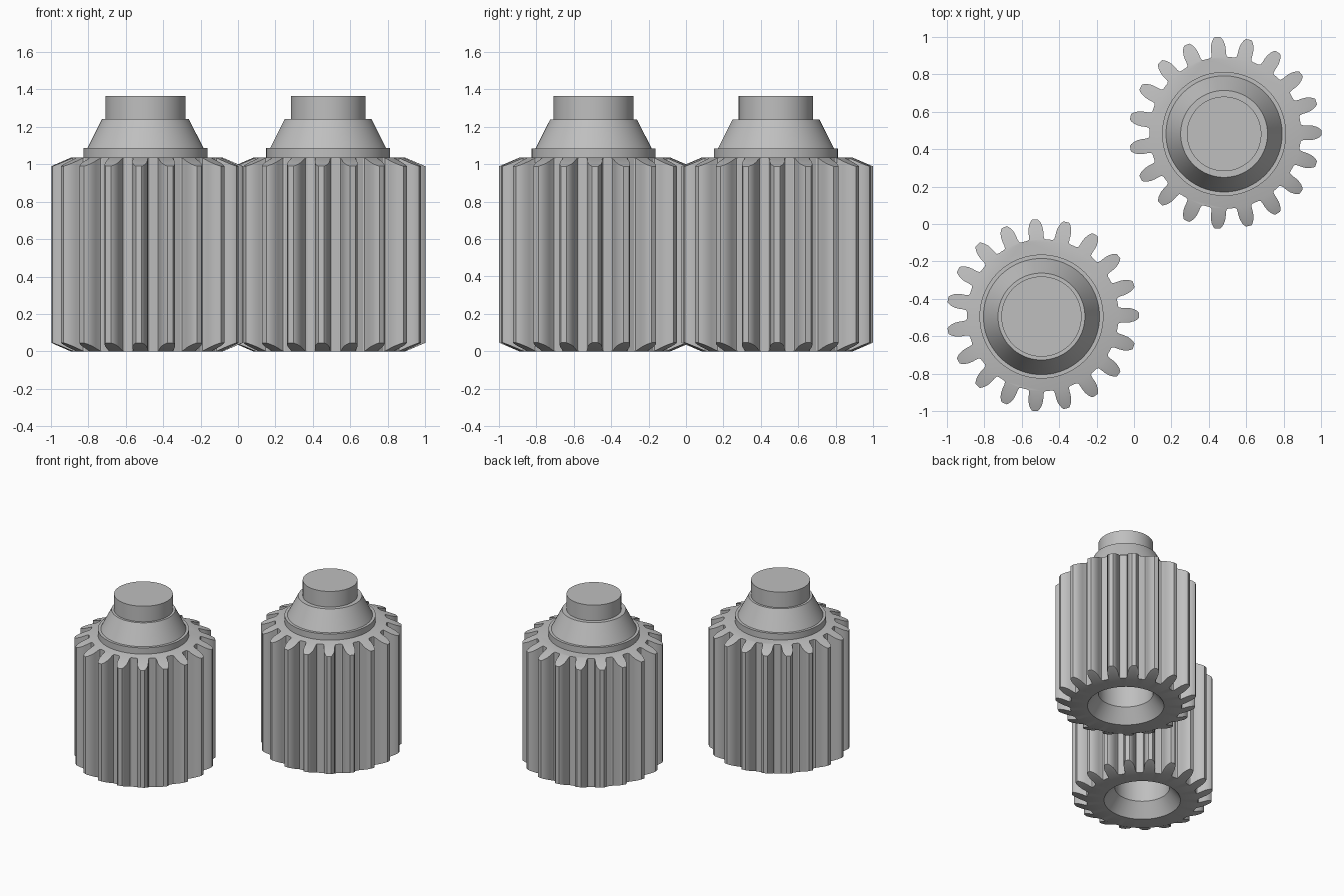
import bpy, bmesh, math

if "Cube" in bpy.data.objects:
    bpy.data.objects.remove(bpy.data.objects["Cube"])

TEETH = 19
PITCH = 2 * math.pi / TEETH
ROOT, TIP = 0.405, 0.513       # tooth root and tip radii
HEIGHT, CHAMFER = 1.035, 0.046  # gear height, drop of the end bevel at the tip

steel = bpy.data.materials.new("grey steel")
steel.diffuse_color = (0.52, 0.52, 0.52, 1)
steel.use_nodes = True
steel.node_tree.nodes["Principled BSDF"].inputs["Base Color"].default_value = steel.diffuse_color

# Half tooth outline from root to tip: (radius, angle from tooth centre)
HALF = [(ROOT, 0.120), (0.410, 0.100), (0.425, 0.092), (0.448, 0.0885),
        (0.470, 0.080), (0.490, 0.064), (0.505, 0.045), (TIP, 0.030)]
TOOTH = [(r, -a) for r, a in HALF] + [(TIP, 0.0)] + [(r, a) for r, a in reversed(HALF)] \
    + [(ROOT, PITCH / 2)]


def skin(name, loops, cx, cy):
    """Closed skin through a stack of equal-length loops, capped at both ends."""
    bm = bmesh.new()
    rings = [[bm.verts.new(p) for p in loop] for loop in loops]
    n = len(rings[0])
    for a, b in zip(rings, rings[1:]):
        for i in range(n):
            j = (i + 1) % n
            bm.faces.new((a[i], a[j], b[j], b[i]))
    bm.faces.new(rings[0][::-1])
    bm.faces.new(rings[-1])
    bmesh.ops.remove_doubles(bm, verts=bm.verts, dist=0.0002)
    bmesh.ops.recalc_face_normals(bm, faces=bm.faces)
    mesh = bpy.data.meshes.new(name)
    bm.to_mesh(mesh)
    bm.free()
    ob = bpy.data.objects.new(name, mesh)
    ob.location = (cx, cy, 0)
    mesh.materials.append(steel)
    bpy.context.collection.objects.link(ob)
    bpy.ops.object.select_all(action='DESELECT')
    ob.select_set(True)
    bpy.context.view_layer.objects.active = ob
    bpy.ops.object.shade_smooth_by_angle(angle=math.radians(25))
    return ob


def circle(r, z, angles):
    return [(r * math.cos(a), r * math.sin(a), z) for a in angles]


def gear(name, cx, cy):
    outline = [(r, k * PITCH + a) for k in range(TEETH) for r, a in TOOTH]
    angles = [a for _, a in outline]

    def teeth(top):
        loop = []
        for r, a in outline:
            drop = CHAMFER * (r - ROOT) / (TIP - ROOT)
            loop.append((r * math.cos(a), r * math.sin(a), HEIGHT - drop if top else drop))
        return loop

    # bore ceiling, bore, countersink, bottom face, teeth, top face
    skin(name, [circle(0.20, 0.95, angles), circle(0.20, 0.106, angles),
                circle(0.278, 0, angles), circle(ROOT, 0, angles),
                teeth(False), teeth(True),
                circle(ROOT, HEIGHT, angles)], cx, cy)


def hub(name, cx, cy, knob):
    angles = [2 * math.pi * i / 96 for i in range(96)]
    # collar, cone, shaft end
    profile = [(0.331, HEIGHT - 0.005), (0.331, 1.085), (0.31, 1.085),
               (0.232, 1.24), (knob, 1.24), (knob, 1.365)]
    skin(name, [circle(r, z, angles) for r, z in profile], cx, cy)


# Two matching gears, each with a slightly offset hub
for side, c, hub_c, knob in (("front", -0.487, -0.494, 0.214),
                             ("back", 0.487, 0.481, 0.199)):
    gear(side + "_gear", c, c)
    hub(side + "_hub", hub_c, hub_c, knob)
